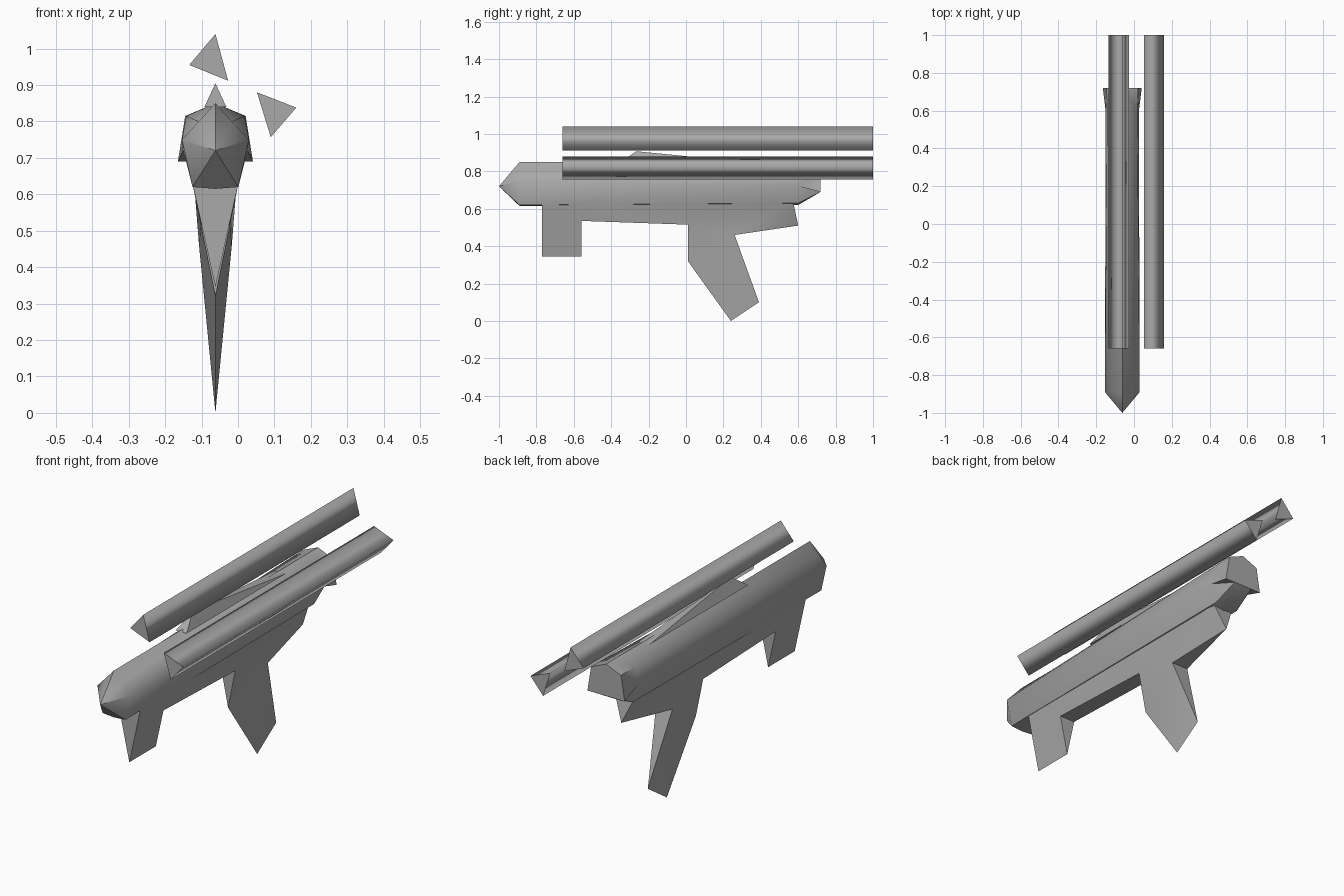
import bpy, bmesh, math

cube = bpy.data.objects.get("Cube")
if cube:
    bpy.data.objects.remove(cube)

CX = -0.062  # centre line of the body

grey = bpy.data.materials.new("mid_grey")
grey.use_nodes = True
COLOUR = (0.4, 0.4, 0.4, 1)
grey.diffuse_color = COLOUR
grey.node_tree.nodes["Principled BSDF"].inputs["Base Color"].default_value = COLOUR


def finish(name, bm, angle):
    """Weld, orient and smooth a mesh, keeping edges over the angle sharp."""
    bmesh.ops.remove_doubles(bm, verts=bm.verts, dist=0.0005)
    bmesh.ops.triangulate(bm, faces=[f for f in bm.faces if len(f.verts) > 3])
    bmesh.ops.recalc_face_normals(bm, faces=bm.faces)
    mesh = bpy.data.meshes.new(name)
    bm.to_mesh(mesh)
    bm.free()
    mesh.materials.append(grey)
    ob = bpy.data.objects.new(name, mesh)
    bpy.context.collection.objects.link(ob)
    bpy.ops.object.select_all(action='DESELECT')
    ob.select_set(True)
    bpy.context.view_layer.objects.active = ob
    bpy.ops.object.shade_smooth_by_angle(angle=math.radians(angle))
    return ob


def loft(bm, rings):
    """Skin a list of closed rings of equal length."""
    for a, b in zip(rings, rings[1:]):
        for i in range(len(a)):
            j = (i + 1) % len(a)
            bm.faces.new((a[i], a[j], b[j], b[i]))


def mirrored_ring(bm, y, half):
    """Ring from a half section running from the top to the bottom centre."""
    pts = half + [(-x, z) for x, z in half[-2:0:-1]]
    return [bm.verts.new((CX + x, y, z)) for x, z in pts]


# Body: faceted barrel with a pointed nose and flared tail
bm = bmesh.new()
sections = [
    (-0.89, [(0, .85), (.046, .80), (.092, .75), (.063, .62), (0, .615)]),
    (0.60, [(0, .85), (.08, .815), (.088, .72), (.063, .63), (0, .62)]),
    (0.72, [(0, .85), (.083, .815), (.103, .69), (.05, .69), (0, .69)]),
]
rings = [mirrored_ring(bm, y, half) for y, half in sections]
loft(bm, rings)
tip = bm.verts.new((CX, -1, .72))
for i, v in enumerate(rings[0]):
    bm.faces.new((tip, v, rings[0][(i + 1) % len(rings[0])]))
bm.faces.new(rings[-1])
finish("body", bm, 40)


# Underside: tapered keel with front and rear grips, as (y, z, half width)
def wedge(name, points, patches):
    bm = bmesh.new()
    sides = [{k: bm.verts.new((CX + s * w, y, z)) for k, (y, z, w) in points.items()}
             for s in (-1, 1)]
    for side in sides:
        for patch in patches:
            bm.faces.new([side[k] for k in patch])
    # Bridge the open outline between the two sides
    for e in [e for e in bm.edges if e.is_boundary and e.verts[0] in sides[0].values()]:
        a, b = [k for k in points if sides[0][k] in e.verts]
        bm.faces.new((sides[0][a], sides[0][b], sides[1][b], sides[1][a]))
    bmesh.ops.remove_doubles(bm, verts=bm.verts, dist=0.0005)
    bmesh.ops.dissolve_degenerate(bm, edges=bm.edges, dist=0.0005)
    finish(name, bm, 40)


outline = {
    "A": (-.77, .63, .063), "B": (-.77, .345, 0), "C": (-.56, .345, 0),
    "D": (-.56, .535, .042), "E": (.01, .515, .04), "F": (.01, .32, 0),
    "G": (.24, 0, 0), "H": (.39, .10, 0), "I": (.26, .46, .045),
    "J": (.60, .51, 0), "K": (.57, .65, .06),
}
wedge("keel_and_grips", outline, ["ABCD", "ADEK", "KEI", "KIJ", "EFGI", "GHI"])

# Sight rib on top of the body
rib = {
    "A": (-.36, .84, .03), "B": (.42, .84, .03),
    "C": (-.24, .905, 0), "D": (-.27, .905, 0),
}
wedge("sight_rib", rib, ["ABCD"])


# Twin three-sided rails floating above and beside the body
def rail(name, triangle):
    bm = bmesh.new()
    ends = [[bm.verts.new((x, y, z)) for x, z in triangle] for y in (-.66, 1)]
    loft(bm, ends)
    for end in ends:
        bm.faces.new(end)
    ob = finish(name, bm, 180)
    for e in ob.data.edges:
        a, b = (ob.data.vertices[i].co for i in e.vertices)
        e.use_edge_sharp = abs(a.y - b.y) < 0.01


rail("top_rail", [(-.062, 1.04), (-.134, .955), (-.027, .912)])
rail("side_rail", [(.052, .88), (.16, .838), (.09, .757)])
